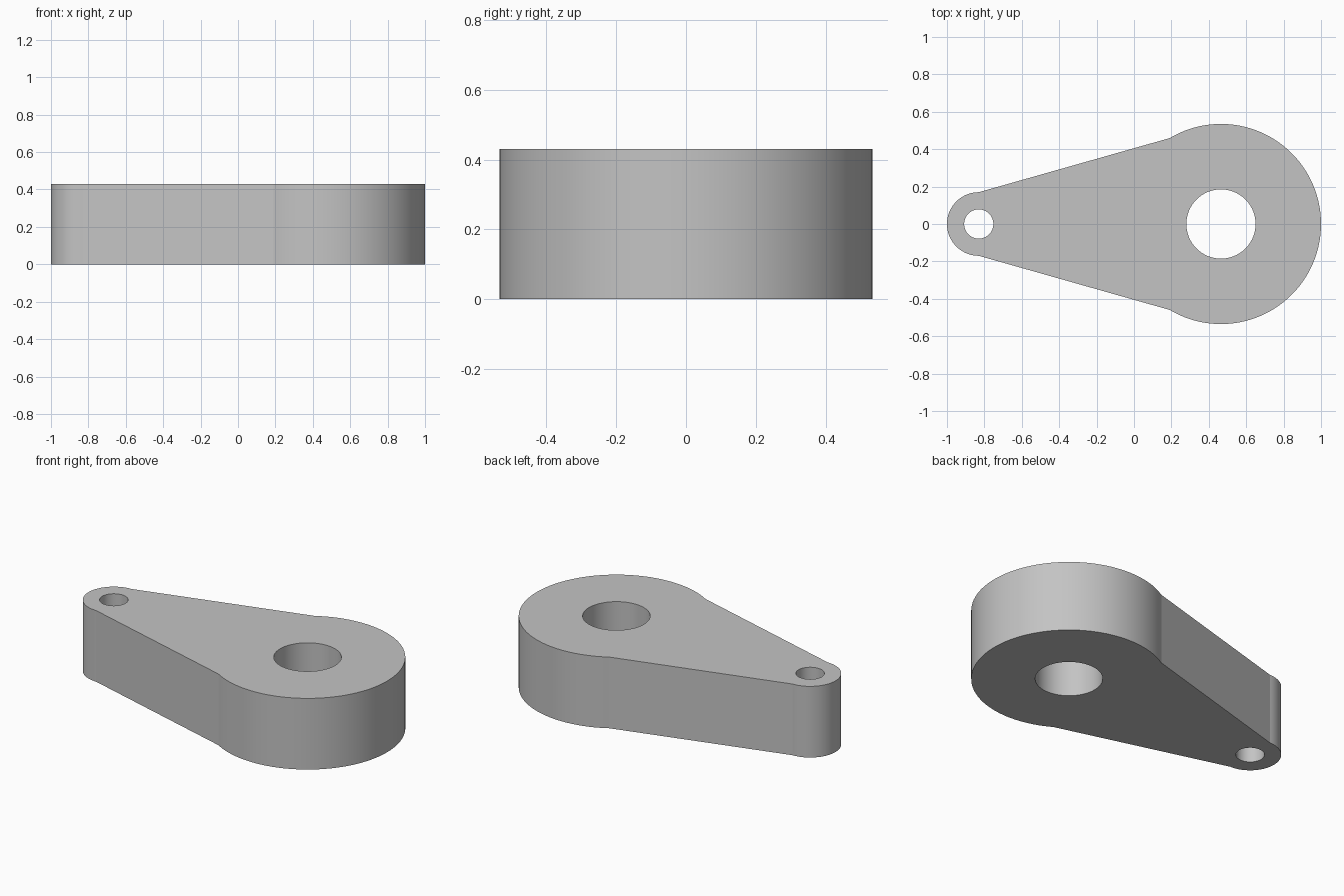
import bpy, bmesh
from math import atan2, cos, sin, pi, tau, radians

cube = bpy.data.objects.get("Cube")
if cube:
    bpy.data.objects.remove(cube, do_unlink=True)

HEIGHT = 0.43
BIG_X, BIG_R, BIG_HOLE = 0.465, 0.535, 0.185
TIP_X, TIP_R, TIP_HOLE = -0.83, 0.17, 0.078
SHOULDER = atan2(0.46, -0.275)  # where the straight flank meets the big end


def arc(cx, r, start, end, steps):
    return [(cx + r * cos(start + (end - start) * i / steps),
             r * sin(start + (end - start) * i / steps)) for i in range(steps + 1)]


def add_loop(bm, points):
    verts = [bm.verts.new((x, y, 0)) for x, y in points]
    return [bm.edges.new((v, verts[i - 1])) for i, v in enumerate(verts)]


# Outline: big round end and small round tip joined by straight flanks
outline = arc(BIG_X, BIG_R, -SHOULDER, SHOULDER, 80) + arc(TIP_X, TIP_R, pi / 2, 1.5 * pi, 48)
bm = bmesh.new()
edges = add_loop(bm, outline)

# Two through holes
for cx, r in ((BIG_X, BIG_HOLE), (TIP_X, TIP_HOLE)):
    edges += add_loop(bm, arc(cx, r, 0, tau, 96)[:-1])

# Fill the plate and extrude it to full height
bmesh.ops.triangle_fill(bm, use_beauty=True, use_dissolve=False, edges=edges, normal=(0, 0, 1))
top = bmesh.ops.extrude_face_region(bm, geom=bm.faces[:], use_keep_orig=True)
bmesh.ops.translate(bm, vec=(0, 0, HEIGHT),
                    verts=[g for g in top["geom"] if isinstance(g, bmesh.types.BMVert)])
bmesh.ops.recalc_face_normals(bm, faces=bm.faces[:])

mesh = bpy.data.meshes.new("lever_arm")
bm.to_mesh(mesh)
bm.free()
arm = bpy.data.objects.new("lever_arm", mesh)
bpy.context.collection.objects.link(arm)

# Plain grey material
grey = bpy.data.materials.new("plain grey")
grey.use_nodes = True
grey.diffuse_color = (0.55, 0.55, 0.55, 1)
grey.node_tree.nodes["Principled BSDF"].inputs["Base Color"].default_value = grey.diffuse_color
mesh.materials.append(grey)

# Smooth round walls, crisp rims and shoulders
bpy.ops.object.select_all(action="DESELECT")
arm.select_set(True)
bpy.context.view_layer.objects.active = arm
bpy.ops.object.shade_smooth_by_angle(angle=radians(10))
